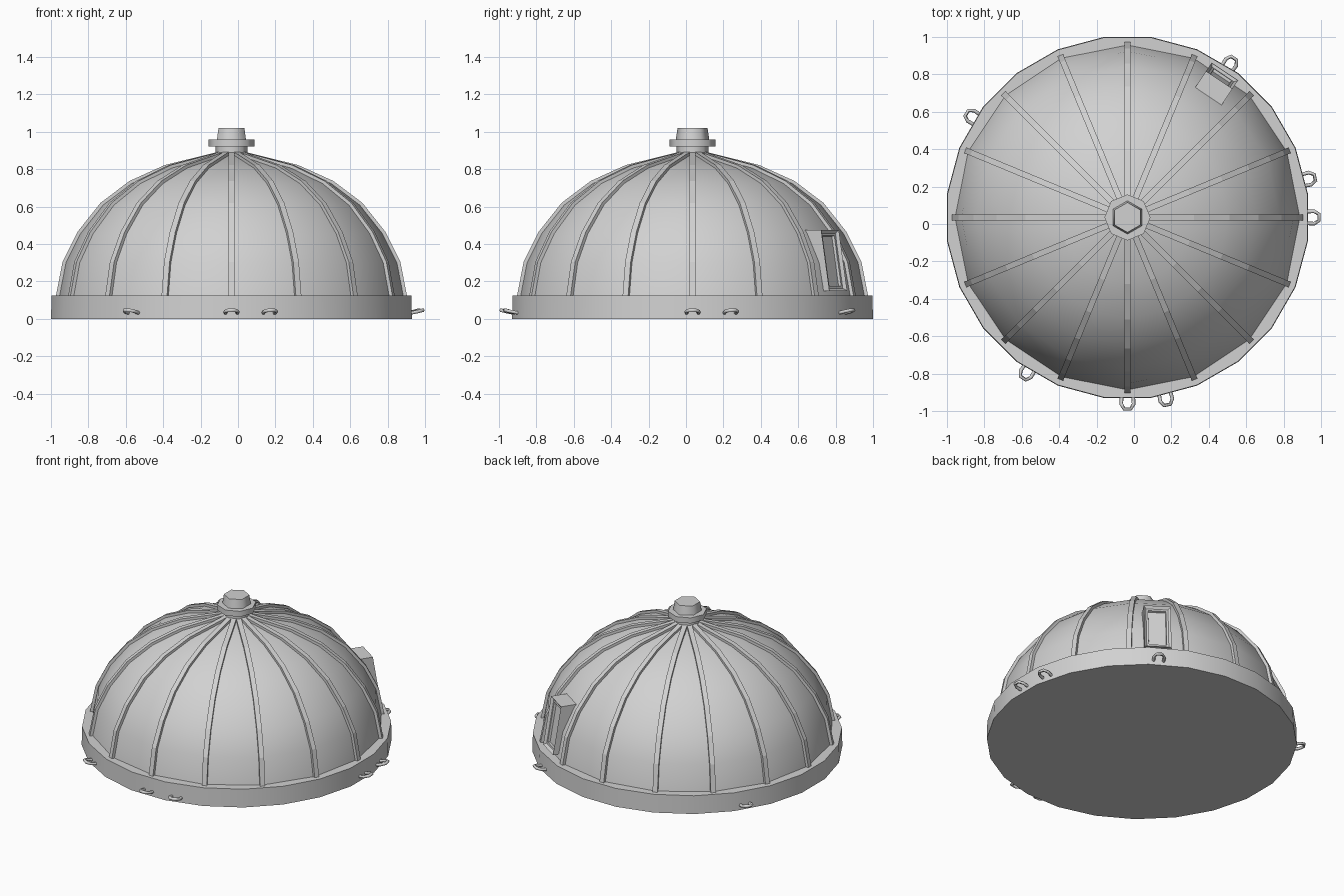
import bpy, bmesh, math
from mathutils import Vector

cube = bpy.data.objects.get("Cube")
if cube:
    bpy.data.objects.remove(cube, do_unlink=True)

CENTRE = Vector((-0.035, 0.035, 0))
SIDES = 16
STEP = math.tau / SIDES
UP = Vector((0, 0, 1))

grey = bpy.data.materials.new("plain grey")
grey.use_nodes = True
grey.diffuse_color = (0.64, 0.64, 0.64, 1)
grey.node_tree.nodes["Principled BSDF"].inputs["Base Color"].default_value = (0.64, 0.64, 0.64, 1)


def finish(name, bm, angle=0.0, smooth=0):
    """Turn a bmesh into an object turned about the dome axis."""
    bmesh.ops.recalc_face_normals(bm, faces=bm.faces)
    mesh = bpy.data.meshes.new(name)
    bm.to_mesh(mesh)
    bm.free()
    mesh.materials.append(grey)
    ob = bpy.data.objects.new(name, mesh)
    bpy.context.collection.objects.link(ob)
    ob.location = CENTRE
    ob.rotation_euler.z = angle
    if smooth:
        bpy.ops.object.select_all(action='DESELECT')
        ob.select_set(True)
        bpy.context.view_layer.objects.active = ob
        bpy.ops.object.shade_smooth_by_angle(angle=math.radians(smooth))


def skin(bm, sections):
    """Join closed cross-sections into a capped solid."""
    rows = [[bm.verts.new(p) for p in section] for section in sections]
    for a, b in zip(rows, rows[1:]):
        for i in range(len(a)):
            j = (i + 1) % len(a)
            bm.faces.new((a[i], a[j], b[j], b[i]))
    bm.faces.new(rows[0])
    bm.faces.new(rows[-1])


def lathe(name, profile, sides, turn=0.0, smooth=0):
    """Capped polygonal solid from (radius, height) pairs."""
    bm = bmesh.new()
    angles = [turn + math.tau * i / sides for i in range(sides)]
    skin(bm, [[(r * math.cos(a), r * math.sin(a), z) for a in angles] for r, z in profile])
    finish(name, bm, 0, smooth)


def inset_line(points, d):
    """Move a rib line towards the inside of the dome."""
    out = []
    for i, p in enumerate(points):
        a, b = points[max(i - 1, 0)], points[min(i + 1, len(points) - 1)]
        t = Vector((b[0] - a[0], b[1] - a[1])).normalized()
        out.append((p[0] - t.y * d, p[1] + t.x * d))
    return out


# Domed shell, set slightly inside the rib line
rib_line = [(0.943, 0.1), (0.938, 0.125), (0.903, 0.305), (0.823, 0.465),
            (0.7, 0.62), (0.545, 0.737), (0.357, 0.822), (0.07, 0.893)]
lathe("dome_panels", inset_line(rib_line, 0.016), SIDES, 0, 40)

# Flat ribs over every panel joint
inner_line = inset_line(rib_line, 0.035)
for k in range(SIDES):
    bm = bmesh.new()
    skin(bm, [((ri, -0.016, zi), (ro, -0.016, zo), (ro, 0.016, zo), (ri, 0.016, zi))
              for (ro, zo), (ri, zi) in zip(rib_line, inner_line)])
    finish(f"rib_{k + 1}", bm, k * STEP)

# Base rim
lathe("base_rim", [(0.973, 0), (0.970, 0.125)], 24, math.tau / 48, 20)

# Finial: neck, collar and hexagonal cap
lathe("finial_neck", [(0.085, 0.86), (0.085, 0.925)], 8, 0, 50)
lathe("finial_collar", [(0.123, 0.922), (0.123, 0.96)], 8, 0, 50)
lathe("finial_cap", [(0.09, 0.955), (0.08, 1.02)], 6, math.pi / 2, 62)

# Window housing, leaning with the panel, with a stepped recess
bm = bmesh.new()
bmesh.ops.create_cube(bm, size=1)
for v in bm.verts:
    top, out = v.co.z > 0, v.co.x > 0
    v.co.y *= 0.17
    v.co.z = 0.475 if top else 0.15
    v.co.x = (0.884 if top else 0.937) if out else 0.76
face = max(bm.faces, key=lambda f: f.calc_center_median().x)
for width, depth in ((0.022, -0.015), (0.018, 0.0), (0.003, -0.015)):
    bm.normal_update()
    bmesh.ops.inset_region(bm, faces=[face], thickness=width, depth=0)
    bmesh.ops.translate(bm, verts=face.verts, vec=face.normal * depth)
finish("window_housing", bm, 2.5 * STEP)

# Tie-down loops round the rim
half_loop = [(0.955, 0.031, 0.03), (0.998, 0.033, 0.039), (1.024, 0.017, 0.046)]
loop = [Vector(p) for p in half_loop]
loop += [Vector((x, -y, z)) for x, y, z in reversed(half_loop)]
for k, degrees in enumerate((0, 12, 56.25, 147, 237, 270, 282)):
    bm = bmesh.new()
    sections = []
    for i, p in enumerate(loop):
        along = loop[min(i + 1, len(loop) - 1)] - loop[max(i - 1, 0)]
        side = along.cross(UP).normalized()
        turns = [n * math.tau / 6 for n in range(6)]
        sections.append([p + 0.01 * (side * math.cos(t) + UP * math.sin(t)) for t in turns])
    skin(bm, sections)
    finish(f"tie_loop_{k + 1}", bm, math.radians(degrees), 62)
